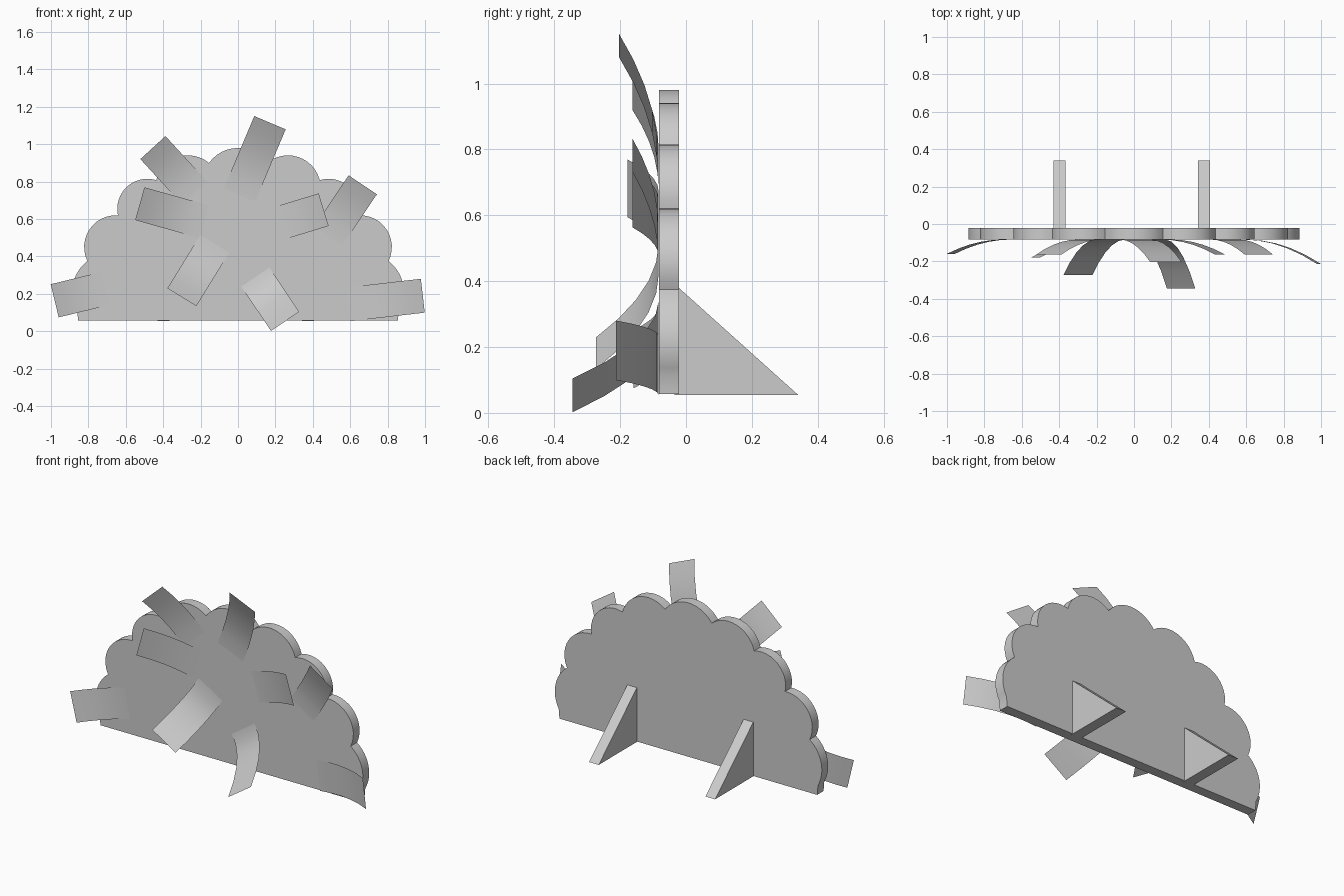
import bpy, bmesh, math
from mathutils import Vector

if "Cube" in bpy.data.objects:
    bpy.data.objects.remove(bpy.data.objects["Cube"])


def make(name, verts, faces, smooth=False):
    me = bpy.data.meshes.new(name)
    me.from_pydata(verts, [], faces)
    bm = bmesh.new()
    bm.from_mesh(me)
    if smooth is not None and name != "curled_strip":
        bmesh.ops.recalc_face_normals(bm, faces=bm.faces)
    bm.to_mesh(me)
    bm.free()
    ob = bpy.data.objects.new(name, me)
    bpy.context.collection.objects.link(ob)
    if smooth:
        bpy.ops.object.select_all(action='DESELECT')
        ob.select_set(True)
        bpy.context.view_layer.objects.active = ob
        bpy.ops.object.shade_smooth_by_angle(angle=math.radians(30))
    return ob


def prism(name, outline, axis, a, b, smooth=False):
    """Extrude a 2D outline along x or y from a to b."""
    place = (lambda p, d: (d, p[0], p[1])) if axis == 'x' else (lambda p, d: (p[0], d, p[1]))
    n = len(outline)
    verts = [place(p, d) for d in (a, b) for p in outline]
    faces = [tuple(range(n)), tuple(range(n, 2 * n))]
    faces += [(i, (i + 1) % n, n + (i + 1) % n, n + i) for i in range(n)]
    return make(name, verts, faces, smooth)


def bump(p, q, sag, n=12):
    """Arc from p to q bulging to the left of travel; leaves out q."""
    p, q = Vector(p), Vector(q)
    h = (q - p).length / 2
    r = (h * h + sag * sag) / (2 * sag)
    u = (q - p).normalized()
    out = Vector((u.y, -u.x))
    c = (p + q) / 2 + out * (sag - r)
    half = math.atan2(h, r - sag)
    return [tuple(c + out * r * math.cos(t) + u * r * math.sin(t))
            for t in (-half + 2 * half * i / n for i in range(n))]


# Scalloped bush-shaped board
cusps = [(0.86, 0.115), (0.805, 0.375), (0.642, 0.62), (0.437, 0.808), (0.155, 0.90)]
cusps += [(-x, z) for x, z in reversed(cusps)]
sags = [0.05, 0.085, 0.08, 0.082, 0.08, 0.082, 0.08, 0.085, 0.05]
outline = [(0.855, 0.057)]
for p, q, s in zip(cusps, cusps[1:], sags):
    outline += bump(p, q, s)
outline += [cusps[-1], (-0.855, 0.057)]
prism("scalloped_board", outline, 'y', -0.082, -0.022, True)

# Triangular rear supports
for x in (-0.399, 0.373):
    prism("rear_support", [(-0.035, 0.055), (0.34, 0.055), (-0.022, 0.38), (-0.035, 0.38)],
          'x', x - 0.032, x + 0.032)

# Curled strips: tip x, tip z, outward x, outward z, length, tip y
strips = [
    (-0.980, 0.163, -0.972, -0.236, 0.31, -0.160),
    (-0.525, 0.682, -0.963, 0.270, 0.36, -0.178),
    (-0.455, 0.982, -0.676, 0.737, 0.33, -0.163),
    (0.171, 1.115, 0.389, 0.922, 0.42, -0.203),
    (0.667, 0.783, 0.558, 0.830, 0.33, -0.163),
    (0.458, 0.650, 0.956, 0.292, 0.30, -0.162),
    (0.988, 0.190, 0.993, 0.115, 0.40, -0.213),
    (-0.300, 0.182, -0.524, -0.852, 0.335, -0.273),
    (0.252, 0.053, 0.560, -0.830, 0.285, -0.345),
]
W, N, Y0 = 0.091, 5, -0.083
for tx, tz, ox, oz, length, ty in strips:
    verts = []
    for i in range(N + 1):
        t = i / N
        k = (1 - t) * length
        y = Y0 + (ty - Y0) * t * t
        for s in (-W, W):
            verts.append((tx - ox * k + oz * s, y, tz - oz * k - ox * s))
    faces = [(2 * i, 2 * i + 2, 2 * i + 3, 2 * i + 1) for i in range(N)]
    strip = make("curled_strip", verts, faces, True)
    # Face the board's front
    if strip.data.polygons[0].normal.y > 0:
        strip.data.flip_normals()
